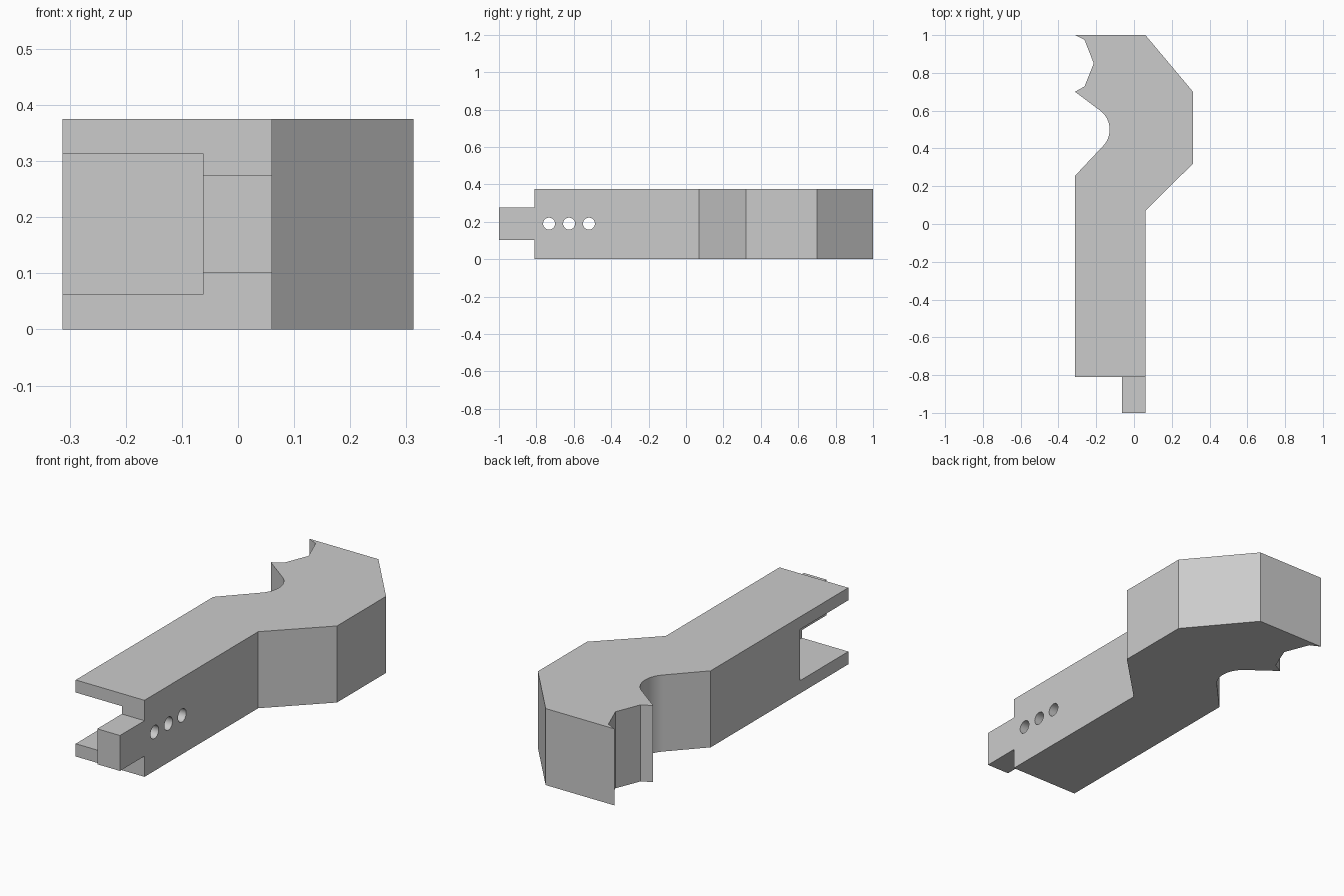
import bpy, bmesh, math
from mathutils import Matrix, Vector

default = bpy.data.objects.get("Cube")
if default:
    bpy.data.objects.remove(default, do_unlink=True)

HEIGHT = 0.375
HALF_W = 0.3125
WALL_IN, WALL_OUT = -0.0625, 0.0605
BODY_FRONT = -0.81

grey = bpy.data.materials.new("light grey")
grey.use_nodes = True
grey.diffuse_color = (0.6, 0.6, 0.6, 1)
grey.node_tree.nodes["Principled BSDF"].inputs["Base Color"].default_value = (0.6, 0.6, 0.6, 1)


def make_object(name, bm):
    bmesh.ops.recalc_face_normals(bm, faces=bm.faces)
    mesh = bpy.data.meshes.new(name)
    bm.to_mesh(mesh)
    bm.free()
    mesh.materials.append(grey)
    obj = bpy.data.objects.new(name, mesh)
    bpy.context.collection.objects.link(obj)
    return obj


def box(name, low, high):
    low, high = Vector(low), Vector(high)
    bm = bmesh.new()
    bmesh.ops.create_cube(bm, size=1, matrix=Matrix.Translation((low + high) / 2)
                          @ Matrix.Diagonal((*(high - low), 1)))
    return make_object(name, bm)


def prism(name, outline, height):
    bm = bmesh.new()
    base = bm.faces.new([bm.verts.new((x, y, 0)) for x, y in outline])
    top = bmesh.ops.extrude_face_region(bm, geom=[base])["geom"]
    bmesh.ops.translate(bm, vec=(0, 0, height),
                        verts=[g for g in top if isinstance(g, bmesh.types.BMVert)])
    return make_object(name, bm)


def cut(target, cutter):
    cutter.hide_render = True
    mod = target.modifiers.new("cut", 'BOOLEAN')
    mod.operation = 'DIFFERENCE'
    mod.solver = 'EXACT'
    mod.object = cutter
    bpy.context.view_layer.objects.active = target
    bpy.ops.object.modifier_apply(modifier=mod.name)
    bpy.data.objects.remove(cutter, do_unlink=True)


# Body outline: straight arm, bent head, rounded throat and notched tip
angles = [math.radians(53 - 98 * i / 24) for i in range(25)]
throat = [(-0.255 + 0.126 * math.cos(a), 0.5 + 0.126 * math.sin(a)) for a in angles]
outline = [(-HALF_W, BODY_FRONT), (WALL_OUT, BODY_FRONT), (WALL_OUT, 0.07),
           (HALF_W, 0.32), (HALF_W, 0.70), (WALL_OUT, 1.0), (-HALF_W, 1.0),
           (-0.262, 0.975), (-0.213, 0.85), (-0.262, 0.728), (-HALF_W, 0.70),
           *throat, (-HALF_W, 0.255)]
body = prism("body", outline, HEIGHT)

# Side pocket, open at the front and on one side
cut(body, box("pocket_cutter", (-0.5, -0.95, 0.0625), (WALL_IN, -0.435, 0.3135)))

# Row of three holes through the pocket wall
for y in (-0.732, -0.625, -0.519):
    bm = bmesh.new()
    bmesh.ops.create_cone(bm, cap_ends=True, segments=32, radius1=0.032, radius2=0.032, depth=0.3,
                          matrix=Matrix.Translation((0, y, 0.19)) @ Matrix.Rotation(math.pi / 2, 4, 'Y'))
    cut(body, make_object("hole_cutter", bm))

# Front tab continuing the wall
box("front_tab", (WALL_IN, -1.0, 0.1015), (WALL_OUT, BODY_FRONT, 0.275))

# Smooth the rounded throat and holes, keep the corners crisp
bpy.ops.object.select_all(action='DESELECT')
body.select_set(True)
bpy.context.view_layer.objects.active = body
bpy.ops.object.shade_smooth_by_angle(angle=math.radians(20))
